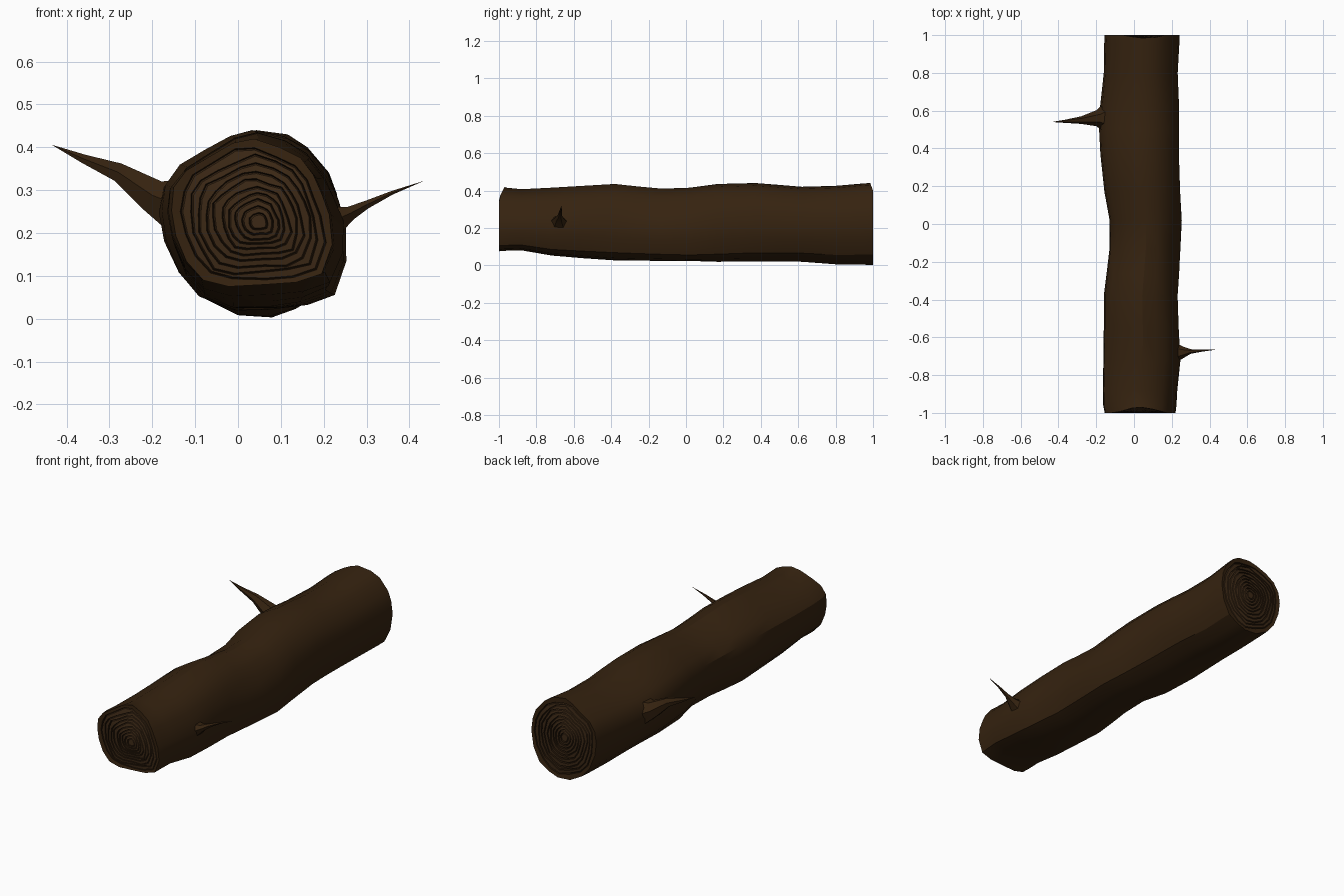
import bpy, bmesh, math, random
from mathutils import Vector

if "Cube" in bpy.data.objects:
    bpy.data.objects.remove(bpy.data.objects["Cube"])

random.seed(4)


def material(name, rgb):
    m = bpy.data.materials.new(name)
    m.diffuse_color = (*rgb, 1)
    m.use_nodes = True
    m.node_tree.nodes["Principled BSDF"].inputs["Base Color"].default_value = m.diffuse_color
    return m


BARK = material("bark brown", (0.036, 0.0165, 0.005))
WOOD = material("cut wood brown", (0.044, 0.021, 0.0075))
GROOVE = material("ring groove brown", (0.018, 0.008, 0.0025))

# Cross-sections (x, z) of the two ends, counterclockwise seen from the front
FRONT = [(.218, .24), (.2, .29), (.18, .335), (.15, .375), (.1, .4), (.04, .42), (-.01, .41),
         (-.07, .375), (-.12, .345), (-.15, .305), (-.155, .25), (-.145, .19), (-.12, .13),
         (-.08, .085), (-.02, .07), (.07, .075), (.14, .08), (.2, .1), (.225, .17)]
BACK = [(.255, .22), (.245, .29), (.225, .34), (.17, .4), (.12, .43), (.04, .44), (-.01, .425),
        (-.07, .395), (-.13, .36), (-.165, .31), (-.175, .25), (-.165, .18), (-.13, .1),
        (-.08, .045), (0, .005), (.08, 0), (.14, .02), (.2, .055), (.24, .13)]
N = len(FRONT)

# Stations along the log: y, left, right, bottom, top
STATIONS = [(-1, -.155, .22, .075, .42), (-.96, -.163, .225, .078, .415), (-.88, -.165, .23, .08, .407),
            (-.72, -.162, .245, .052, .415), (-.55, -.16, .245, .037, .425), (-.38, -.16, .24, .025, .435),
            (-.26, -.145, .245, .023, .422), (-.13, -.13, .25, .022, .41), (.02, -.13, .255, .022, .415),
            (.17, -.157, .247, .02, .435), (.37, -.178, .24, .02, .44), (.5, -.18, .24, .02, .43),
            (.62, -.175, .24, .018, .42), (.8, -.16, .232, .005, .425), (.95, -.158, .24, .003, .438),
            (1, -.155, .24, .003, .44)]

# Bark lumps and hollows: y, section index, reach along y, reach around, height
LUMPS = [(-.15, 2, .3, 1.2, -.014), (.45, 2, .2, 1, .008), (.05, 17, .3, 1.1, .012),
         (-.45, 18, .25, 1.2, -.01), (0, 12, .3, 1.2, -.014), (.2, 13, .3, 1.1, .01),
         (-.7, 0, .14, 1, .008), (.56, 10, .1, 1.2, .014)]


def unit(points):
    xs, zs = [p[0] for p in points], [p[1] for p in points]
    return [((x - min(xs)) / (max(xs) - min(xs)), (z - min(zs)) / (max(zs) - min(zs)))
            for x, z in points]


def section(y, left, right, low, high):
    t = (y + 1) / 2
    out = []
    for i, (a, b) in enumerate(zip(unit(FRONT), unit(BACK))):
        u, v = a[0] + (b[0] - a[0]) * t, a[1] + (b[1] - a[1]) * t
        p = Vector((left + u * (right - left), y, low + v * (high - low)))
        out_dir = Vector((u - .5, 0, v - .5)).normalized()
        for ly, li, ry, ri, h in LUMPS:
            di = min(abs(i - li), N - abs(i - li))
            p += out_dir * h * math.exp(-((y - ly) / ry) ** 2 * 3 - (di / ri) ** 2)
        # upper rim of each end leans inward
        if y == -1:
            p.y += .03 * max(0, (p.z - .36) / .06)
        elif y == 1:
            p.y -= .015 * max(0, (p.z - .4) / .04)
        out.append(p)
    return out


def add_ring(bm, points):
    return [bm.verts.new(p) for p in points]


def bridge(bm, a, b, mat=0):
    n = len(a)
    for i in range(n):
        f = bm.faces.new((a[i], a[(i + 1) % n], b[(i + 1) % n], b[i]))
        f.material_index = mat


def finish(bm, name, mats, angle):
    bmesh.ops.recalc_face_normals(bm, faces=bm.faces)
    me = bpy.data.meshes.new(name)
    bm.to_mesh(me)
    bm.free()
    ob = bpy.data.objects.new(name, me)
    bpy.context.collection.objects.link(ob)
    for m in mats:
        me.materials.append(m)
    bpy.ops.object.select_all(action='DESELECT')
    ob.select_set(True)
    bpy.context.view_layer.objects.active = ob
    bpy.ops.object.shade_smooth_by_angle(angle=math.radians(angle))
    return ob


# Log: lofted bark with growth rings stepped into both ends
bm = bmesh.new()
rings = [add_ring(bm, section(*s)) for s in STATIONS]
for a, b in zip(rings, rings[1:]):
    bridge(bm, a, b)


def cut_end(bm, rim, inward, centre):
    base = [v.co.copy() for v in rim]
    prev = rim
    scales = [.9, .8, .72, .62, .53, .44, .36, .28, .2, .12]
    for k, s in enumerate(scales):
        wobble = [1 + random.uniform(-.035, .035) for _ in base]
        for ds, depth, mat in ((0, .003, 0 if k == 0 else 1), (-.014, .012, 2), (-.03, .004, 1)):
            pts = []
            for p, w in zip(base, wobble):
                q = centre + (p - centre) * (s * w + ds)
                q.y += inward * depth
                pts.append(q)
            ring = add_ring(bm, pts)
            bridge(bm, prev, ring, mat)
            prev = ring
    bm.faces.new(prev).material_index = 1


cut_end(bm, rings[0], 1, Vector((.05, -1, .225)))
cut_end(bm, rings[-1], -1, Vector((.04, 1, .23)))
finish(bm, "log", [BARK, WOOD, GROOVE], 28)


# Broken twigs: tapered spikes, each ring is x, y, z, half width, half height
def twig(name, path, tip):
    bm = bmesh.new()
    rows = []
    for i, (x, y, z, w, h) in enumerate(path):
        nxt = path[i + 1][:3] if i + 1 < len(path) else tip
        d = (Vector(nxt) - Vector((x, y, z))).normalized()
        side = Vector((0, 1, 0))
        up = d.cross(side).normalized()
        rows.append(add_ring(bm, [Vector((x, y, z)) + side * w * math.cos(a) + up * h * math.sin(a)
                                  for a in (math.tau * k / 6 for k in range(6))]))
    for a, b in zip(rows, rows[1:]):
        bridge(bm, a, b)
    end = bm.verts.new(tip)
    for i in range(6):
        bm.faces.new((rows[-1][i], rows[-1][(i + 1) % 6], end))
    bm.faces.new(rows[0])
    finish(bm, name, [BARK], 35)


twig("left_twig", [(-.14, .565, .265, .09, .075), (-.2, .56, .288, .042, .045),
                   (-.28, .55, .342, .02, .025), (-.36, .544, .373, .009, .012)], (-.435, .54, .406))
twig("right_twig", [(.225, -.68, .23, .05, .04), (.262, -.68, .246, .03, .019),
                    (.3, -.675, .266, .012, .011), (.36, -.67, .294, .006, .005)], (.435, -.665, .322))
